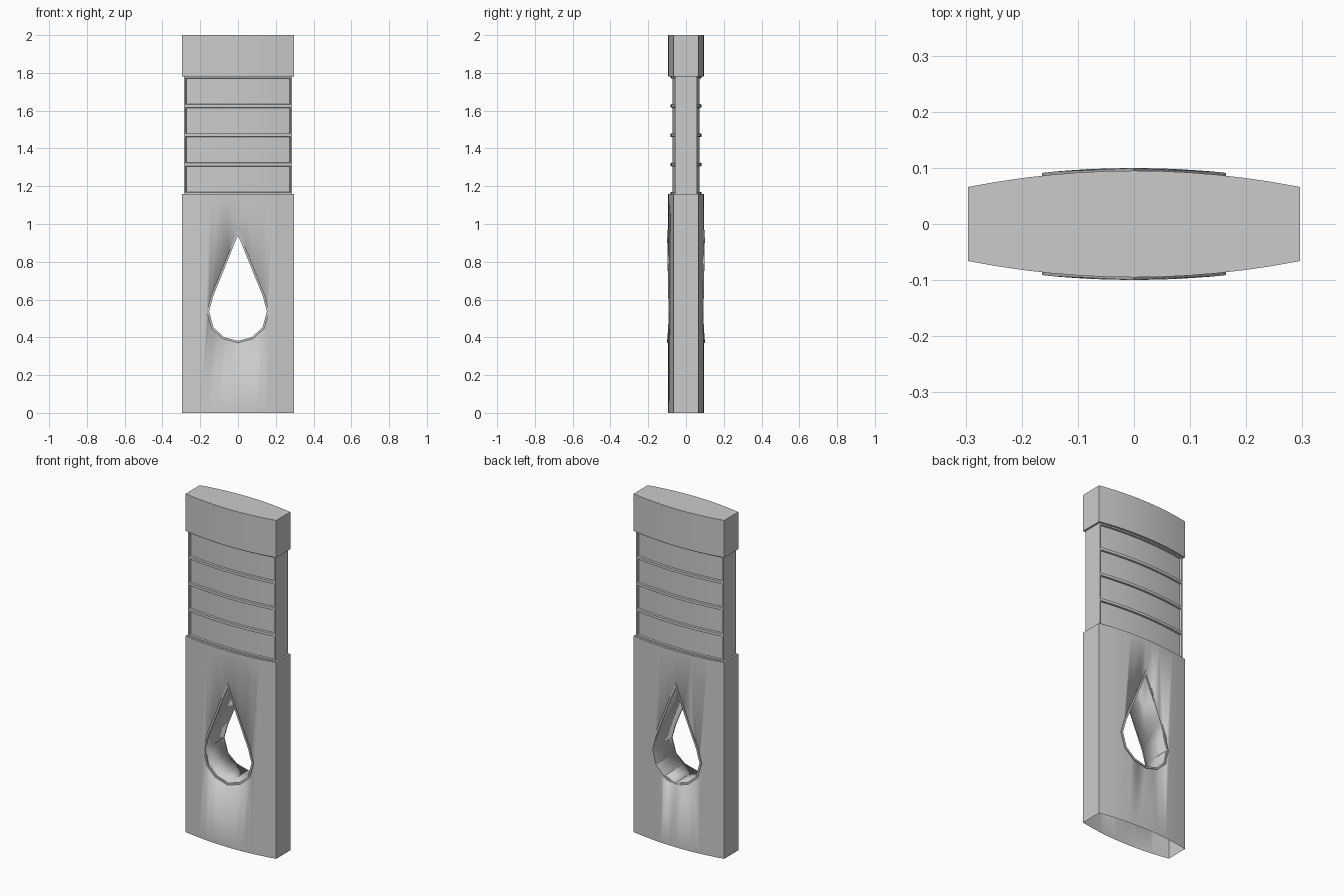
import bpy, bmesh, math

if "Cube" in bpy.data.objects:
    bpy.data.objects.remove(bpy.data.objects["Cube"])

HW, EDGE, MID = 0.296, 0.066, 0.095
COLS = 12


def surf(x, hw=HW, edge=EDGE, mid=MID):
    return edge + (mid - edge) * (1 - (x / hw) ** 2)


def finish(bm, name, angle=25):
    bmesh.ops.recalc_face_normals(bm, faces=bm.faces)
    me = bpy.data.meshes.new(name)
    bm.to_mesh(me)
    bm.free()
    ob = bpy.data.objects.new(name, me)
    bpy.context.collection.objects.link(ob)
    bpy.ops.object.select_all(action='DESELECT')
    ob.select_set(True)
    bpy.context.view_layer.objects.active = ob
    bpy.ops.object.shade_smooth_by_angle(angle=math.radians(angle))
    return ob


def slab(hw, edge, mid, zs, caps=True):
    """Lens-section slab with one row of faces between each pair of heights."""
    bm = bmesh.new()
    xs = [-hw + 2 * hw * i / COLS for i in range(COLS + 1)]
    sec = [(x, -surf(x, hw, edge, mid)) for x in xs]
    sec += [(-x, -y) for x, y in sec]
    n = len(sec)
    rings = [[bm.verts.new((x, y, z)) for x, y in sec] for z in zs]
    panels = []
    for lo, hi in zip(rings, rings[1:]):
        row = [bm.faces.new((lo[i], lo[(i + 1) % n], hi[(i + 1) % n], hi[i]))
               for i in range(n)]
        panels += [row[:COLS], row[COLS + 1:-1]]
    if caps:
        bm.faces.new(rings[0][::-1])
        bm.faces.new(rings[-1])
    bm.normal_update()
    return bm, panels


def bridge(bm, loops):
    """Join closed loops one after another."""
    for a, b in zip(loops, loops[1:]):
        for i in range(len(a)):
            j = (i + 1) % len(a)
            bm.faces.new((a[i], a[j], b[j], b[i]))


# Teardrop outline
half = [(0.132, 0.616), (0.153, 0.537), (0.13, 0.452), (0.075, 0.402)]
drop = [(0, 0.942)] + half + [(0, 0.381)] + [(-x, z) for x, z in half[::-1]]
outer = [(x * 1.07, 0.54 + (z - 0.54) * 1.065) for x, z in drop]

# Hole cutter
bm = bmesh.new()
loops = [[bm.verts.new((x, y, z)) for x, z in drop] for y in (-0.3, 0.3)]
bridge(bm, loops)
bm.faces.new(loops[0])
bm.faces.new(loops[1])
cutter = finish(bm, "hole_cutter")
cutter.hide_render = True

# Lower body with teardrop hole
bm, _ = slab(HW, EDGE, MID, (0, 1.16))
body = finish(bm, "lower_body")
mod = body.modifiers.new("hole", 'BOOLEAN')
mod.operation = 'DIFFERENCE'
mod.solver = 'EXACT'
mod.object = cutter
bpy.ops.object.modifier_apply(modifier=mod.name)
bpy.data.objects.remove(cutter)

# Open underside
bm = bmesh.new()
bm.from_mesh(body.data)
under = [f for f in bm.faces if all(v.co.z < 0.001 for v in f.verts)]
bmesh.ops.delete(bm, geom=under, context='FACES')
bm.to_mesh(body.data)
bm.free()

# Raised rims around the hole, front and back
for side, name in ((-1, "front_rim"), (1, "back_rim")):
    bm = bmesh.new()
    loops = [[bm.verts.new((x, side * (surf(x) + d), z)) for x, z in pts]
             for pts, d in ((outer, -0.003), (outer, 0.005),
                            (drop, 0.005), (drop, -0.003))]
    bridge(bm, loops)
    finish(bm, name)

# Grip with four recessed panels on each face
bm, panels = slab(0.285, 0.058, 0.082, (1.16, 1.315, 1.47, 1.625, 1.78), False)
for p in panels:
    bmesh.ops.inset_region(bm, faces=p, thickness=0.008, depth=0,
                           use_even_offset=True, use_boundary=True)
    bmesh.ops.inset_region(bm, faces=p, thickness=0.002, depth=-0.01,
                           use_even_offset=True, use_boundary=True)
finish(bm, "grip")

# Top block
bm, _ = slab(HW, EDGE, MID, (1.78, 2.0))
finish(bm, "top_block")
